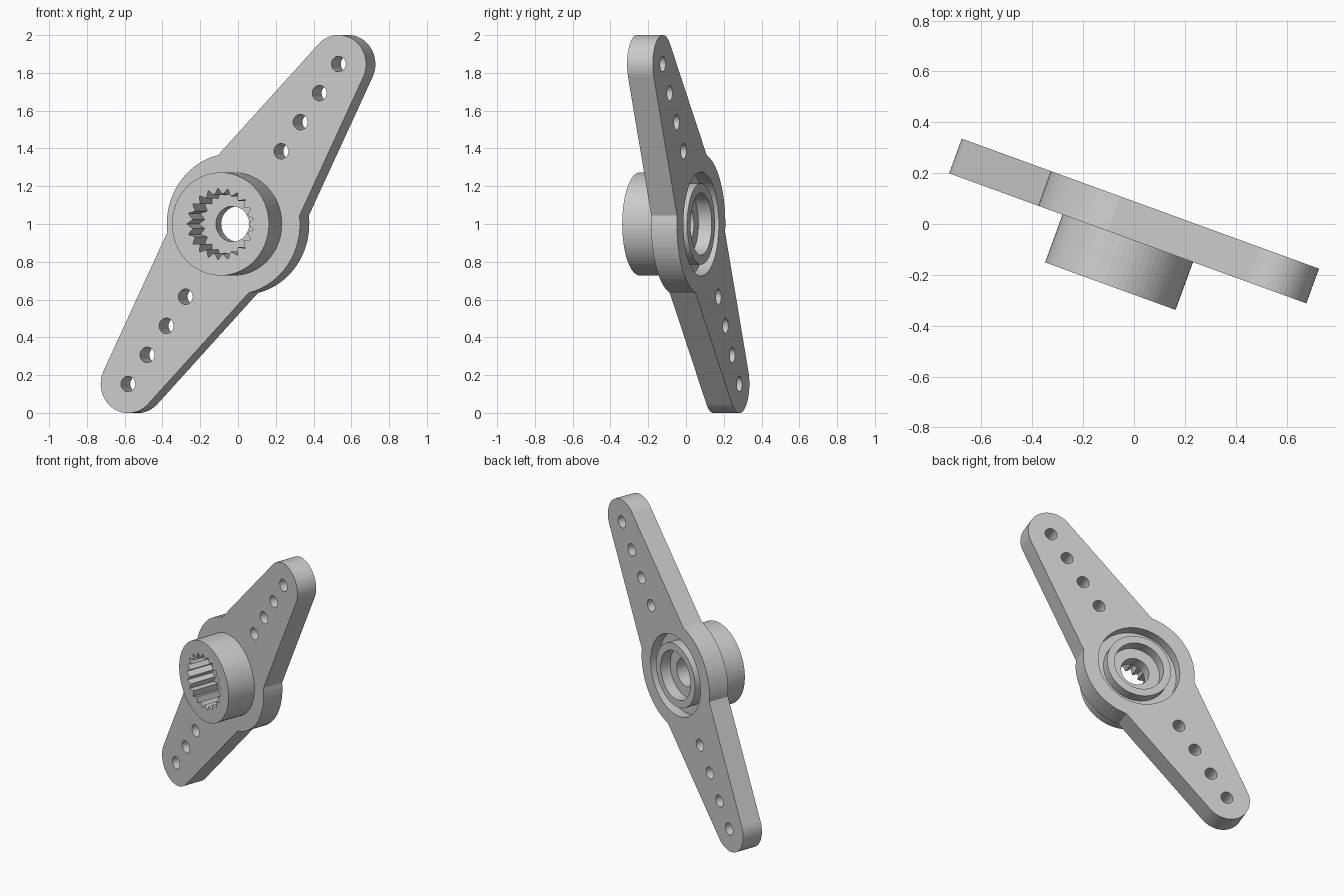
import bpy, bmesh
from math import sin, cos, pi, radians

if "Cube" in bpy.data.objects:
    bpy.data.objects.remove(bpy.data.objects["Cube"])

FRONT, BACK = -0.06, 0.085      # plate faces along local y
HUB_FRONT = -0.26
ARM = radians(55)               # arm direction in the plate


def circle(r, n=64, cx=0, cz=0):
    return [(cx + r * cos(2 * pi * i / n), cz + r * sin(2 * pi * i / n)) for i in range(n)]


def obj_from_bmesh(name, bm):
    bmesh.ops.recalc_face_normals(bm, faces=bm.faces)
    mesh = bpy.data.meshes.new(name)
    bm.to_mesh(mesh)
    bm.free()
    obj = bpy.data.objects.new(name, mesh)
    bpy.context.collection.objects.link(obj)
    return obj


def prism(name, outline, y0, y1):
    """Extrude an x-z outline from y0 to y1."""
    bm = bmesh.new()
    a = [bm.verts.new((x, y0, z)) for x, z in outline]
    b = [bm.verts.new((x, y1, z)) for x, z in outline]
    bm.faces.new(a)
    bm.faces.new(b[::-1])
    for i in range(len(a)):
        j = (i + 1) % len(a)
        bm.faces.new((a[i], b[i], b[j], a[j]))
    return obj_from_bmesh(name, bm)


def annulus(name, r0, r1, y0, y1, n=64):
    """Square-section ring around the y axis."""
    bm = bmesh.new()
    loops = [[bm.verts.new((x, y, z)) for x, z in circle(r, n)]
             for r, y in ((r0, y0), (r1, y0), (r1, y1), (r0, y1))]
    for k in range(4):
        p, q = loops[k], loops[(k + 1) % 4]
        for i in range(n):
            j = (i + 1) % n
            bm.faces.new((p[i], p[j], q[j], q[i]))
    return obj_from_bmesh(name, bm)


def combine(target, other, operation):
    mod = target.modifiers.new(operation.lower(), 'BOOLEAN')
    mod.operation, mod.solver, mod.object = operation, 'EXACT', other
    bpy.context.view_layer.objects.active = target
    bpy.ops.object.modifier_apply(modifier=mod.name)
    bpy.data.objects.remove(other)


# Plate outline: two tapered round-ended arms meeting a central disc
def half_outline():
    pts = []
    tip, tip_r, disc_r, join = 1.033, 0.155, 0.375, radians(48.2)
    sweep = pi / 2 - 0.155
    for i in range(25):                                  # rounded arm tip
        t = -sweep + 2 * sweep * i / 24
        pts.append((tip + tip_r * cos(t), tip_r * sin(t)))
    for i in range(17):                                  # disc flank
        t = join + (pi - 2 * join) * i / 16
        pts.append((disc_r * cos(t), disc_r * sin(t)))
    return pts


half = half_outline()
outline = half + [(-s, -t) for s, t in half]
outline = [(s * cos(ARM) - t * sin(ARM), s * sin(ARM) + t * cos(ARM)) for s, t in outline]
horn = prism("servo_arm", outline, FRONT, BACK)

# Hub boss on the front
combine(horn, prism("hub", circle(0.273), HUB_FRONT, -0.02), 'UNION')

# Ring recess and screw counterbore on the back
combine(horn, annulus("recess_cutter", 0.215, 0.275, 0.015, 0.2), 'DIFFERENCE')
combine(horn, prism("counterbore_cutter", circle(0.165), 0.01, 0.2), 'DIFFERENCE')

# Toothed socket in the hub, with the screw hole through its floor
TEETH = 21
spline = [((0.19, 0.157)[i % 2] * cos(pi + pi * i / TEETH),
           (0.19, 0.157)[i % 2] * sin(pi + pi * i / TEETH)) for i in range(2 * TEETH)]
combine(horn, prism("socket_cutter", spline, -0.4, -0.073), 'DIFFERENCE')
combine(horn, prism("screw_cutter", circle(0.094, 48), -0.2, 0.1), 'DIFFERENCE')

# Linkage holes along both arms
for side in (1, -1):
    for i in range(4):
        d = side * (0.47 + 0.188 * i)
        hole = circle(0.041, 32, d * cos(ARM), d * sin(ARM))
        combine(horn, prism("hole_cutter", hole, -0.2, 0.2), 'DIFFERENCE')

# Stand the part up, turned about z
horn.rotation_euler = (0, 0, radians(-20))
horn.location = (-0.004, 0, 1)
